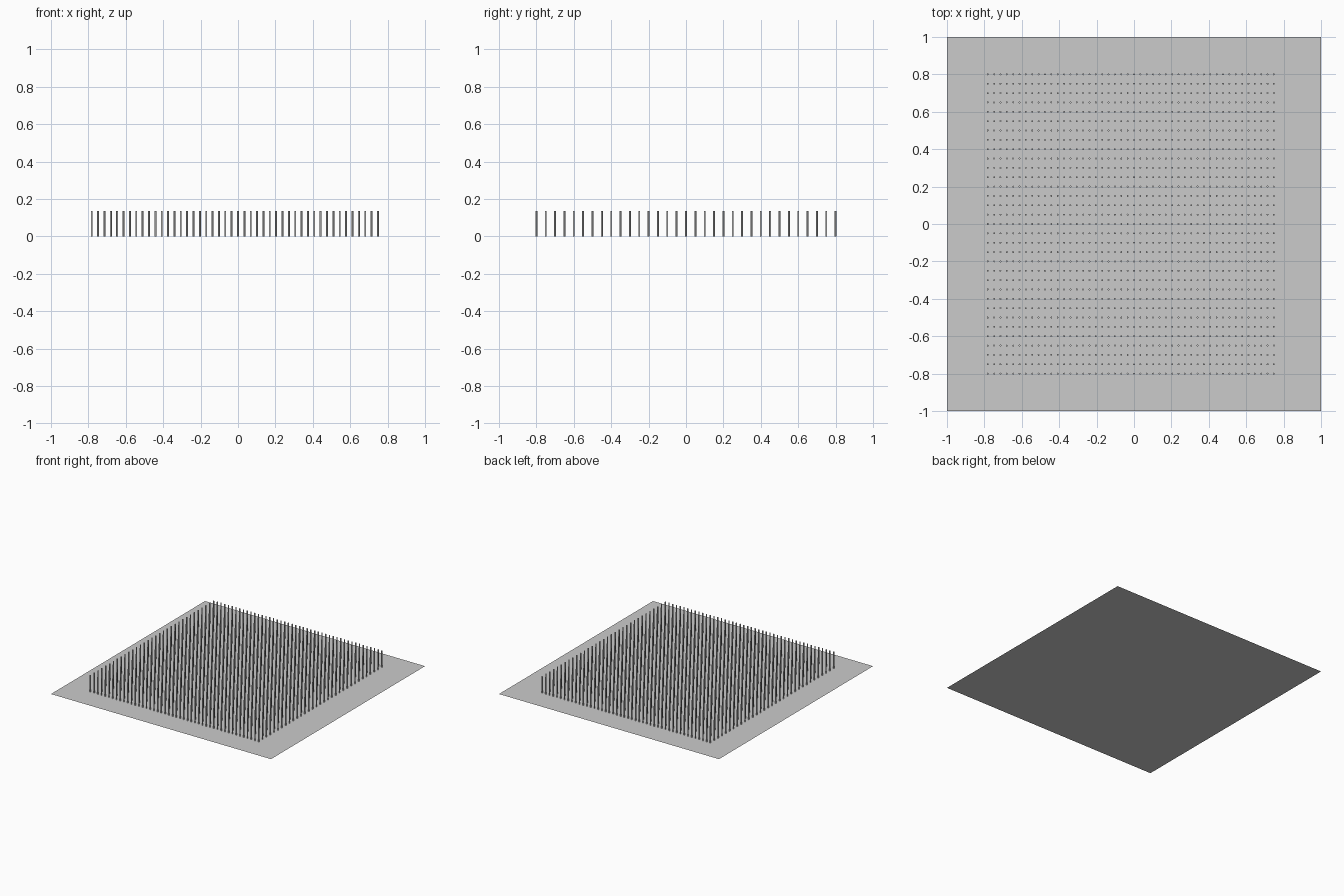
import bpy

if "Cube" in bpy.data.objects:
    bpy.data.objects.remove(bpy.data.objects["Cube"])

# Pin field layout
COLS, ROWS = 46, 33
DX, DY = 0.034, 0.05
X0, Y0 = -0.782, -0.8
RADIUS, HEIGHT = 0.005, 0.137

# Flat base sheet
bpy.ops.mesh.primitive_plane_add(size=2, location=(0, 0, 0))
bpy.context.object.name = "base_sheet"

# One upright pin, repeated over a regular grid
bpy.ops.mesh.primitive_cylinder_add(vertices=12, radius=RADIUS, depth=HEIGHT,
                                    location=(X0, Y0, HEIGHT / 2))
pins = bpy.context.object
pins.name = "pin_grid"
bpy.ops.object.shade_smooth_by_angle()


def repeat(name, count, step):
    m = pins.modifiers.new(name, 'ARRAY')
    m.count = count
    m.use_relative_offset = False
    m.use_constant_offset = True
    m.constant_offset_displace = step


repeat("columns", COLS, (DX, 0, 0))
repeat("rows", ROWS, (0, DY, 0))
